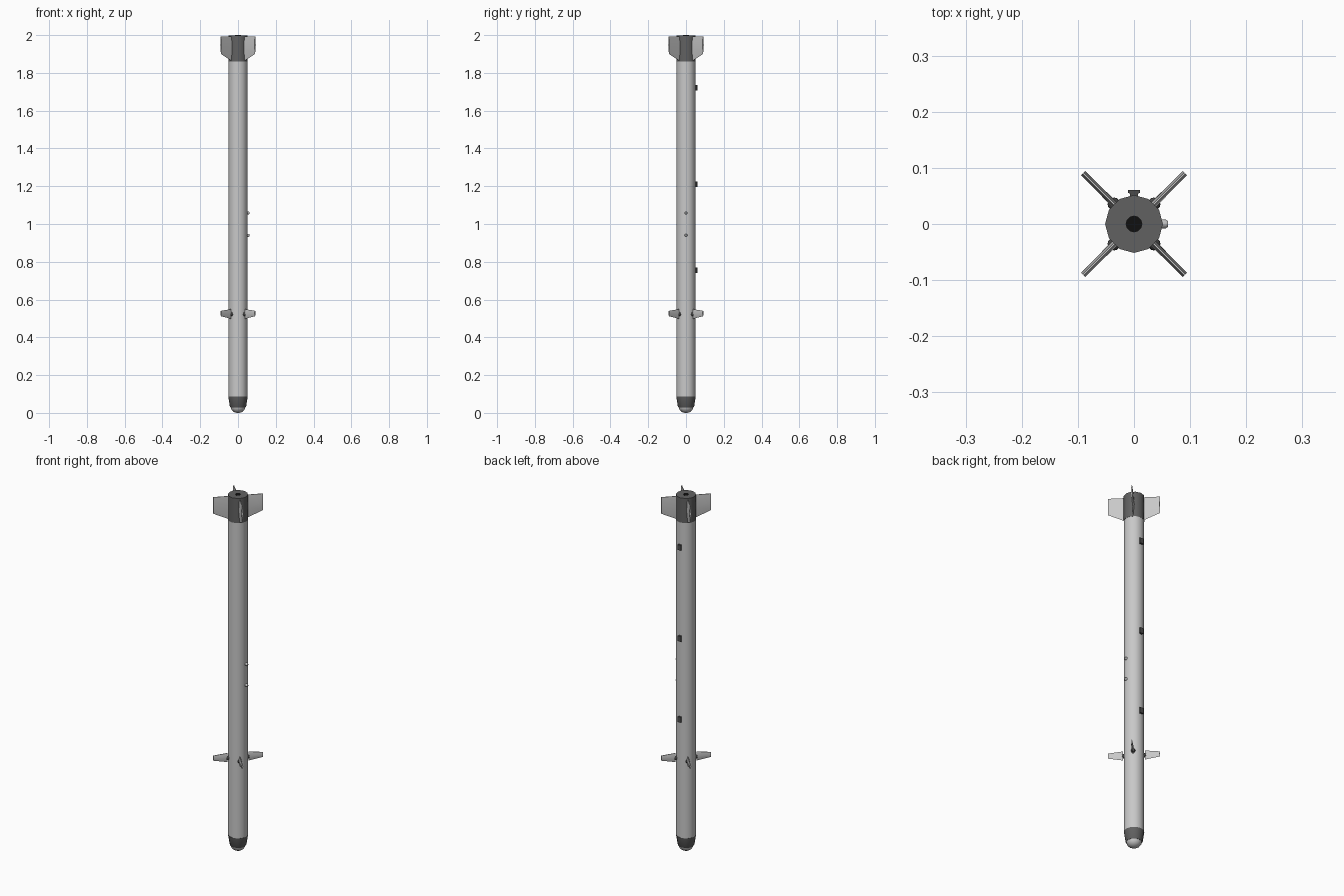
import bpy, bmesh, math
from mathutils import Matrix, Vector

cube = bpy.data.objects.get("Cube")
if cube:
    bpy.data.objects.remove(cube, do_unlink=True)


def material(name, value):
    m = bpy.data.materials.new(name)
    m.use_nodes = True
    color = (value, value, value, 1)
    m.diffuse_color = color
    m.node_tree.nodes["Principled BSDF"].inputs["Base Color"].default_value = color
    return m


LIGHT = material("light grey", 0.58)
DARK = material("dark grey", 0.12)
STEEL = material("charcoal", 0.07)
BLACK = material("black", 0.005)


def finish(bm, name, mat, matrix=Matrix()):
    bmesh.ops.remove_doubles(bm, verts=bm.verts, dist=1e-5)
    bmesh.ops.recalc_face_normals(bm, faces=bm.faces)
    bm.transform(matrix)
    mesh = bpy.data.meshes.new(name)
    bm.to_mesh(mesh)
    bm.free()
    ob = bpy.data.objects.new(name, mesh)
    bpy.context.collection.objects.link(ob)
    mesh.materials.append(mat)
    bpy.ops.object.select_all(action='DESELECT')
    ob.select_set(True)
    bpy.context.view_layer.objects.active = ob
    bpy.ops.object.shade_smooth_by_angle(angle=math.radians(40))
    return ob


def loft(rings, name, mat, matrix=Matrix()):
    """Skin a closed solid through rings of equal point count."""
    bm = bmesh.new()
    loops = [[bm.verts.new(p) for p in ring] for ring in rings]
    n = len(loops[0])
    for a, b in zip(loops, loops[1:]):
        for i in range(n):
            j = (i + 1) % n
            bm.faces.new((a[i], a[j], b[j], b[i]))
    bm.faces.new(loops[0])
    bm.faces.new(loops[-1])
    return finish(bm, name, mat, matrix)


def lathe(profile, name, mat, sides=12, matrix=Matrix()):
    """Turn (radius, height) pairs around z."""
    rings = [[Vector((r * math.cos(math.tau * i / sides),
                      r * math.sin(math.tau * i / sides), z))
              for i in range(sides)] for r, z in profile]
    return loft(rings, name, mat, matrix)


def blade(name, root, tip, thick, matrix):
    """Diamond-section fin; root and tip are (radius, low z, high z)."""
    rings = []
    for (r, lo, hi), t in ((root, thick), (tip, thick * 0.85)):
        mid = (lo + hi) / 2
        rings.append([(r, 0, lo), (r, t / 2, mid), (r, 0.0015, hi),
                      (r, -0.0015, hi), (r, -t / 2, mid)])
    return loft(rings, name, LIGHT, matrix)


# Body tube, tail section and nose
lathe([(0.051, 0.086), (0.051, 1.862)], "body_tube", LIGHT)
lathe([(0.0515, 1.86), (0.0515, 1.999)], "tail_section", DARK)
lathe([(0.04, 0.029), (0.043, 0.033), (0.0515, 0.088)], "nose_ring", DARK)
lathe([(0.004, 0), (0.018, 0.003), (0.03, 0.011), (0.037, 0.022), (0.039, 0.031)],
      "seeker_dome", LIGHT)
lathe([(0.015, 1.996), (0.015, 2.0)], "exhaust_nozzle", BLACK)

# Four tail fins and four control vanes with their pivots
SIDEWAYS = Matrix.Rotation(math.pi / 2, 4, 'Y')
for k, side in enumerate(("back_left", "back_right", "front_right", "front_left")):
    turn = Matrix.Rotation(math.pi / 4 + k * math.pi / 2, 4, 'Z')
    blade("tail_fin_" + side, (0.045, 1.862, 1.993), (0.128, 1.9, 1.993), 0.012, turn)
    blade("vane_" + side, (0.054, 0.498, 0.549), (0.128, 0.512, 0.54), 0.011, turn)
    lathe([(0.011, 0.045), (0.011, 0.054), (0.008, 0.059)], "vane_pivot_" + side, STEEL,
          8, turn @ Matrix.Translation((0, 0, 0.522)) @ SIDEWAYS)

# Launch lugs along the back: narrow stem, wide head
for k, z in enumerate((0.755, 1.21, 1.722)):
    outline = [(-0.007, 0.046), (-0.007, 0.054), (-0.011, 0.056), (-0.011, 0.061),
               (0.011, 0.061), (0.011, 0.056), (0.007, 0.054), (0.007, 0.046)]
    loft([[(x, y, z + h) for x, y in outline] for h in (-0.015, 0.015)],
         f"launch_lug_{k + 1}", STEEL)

# Two small studs on the left side
for k, z in enumerate((0.94, 1.058)):
    lathe([(0.008, 0.046), (0.008, 0.056), (0.005, 0.061)], f"side_stud_{k + 1}", LIGHT,
          8, Matrix.Translation((0, 0, z)) @ SIDEWAYS)
